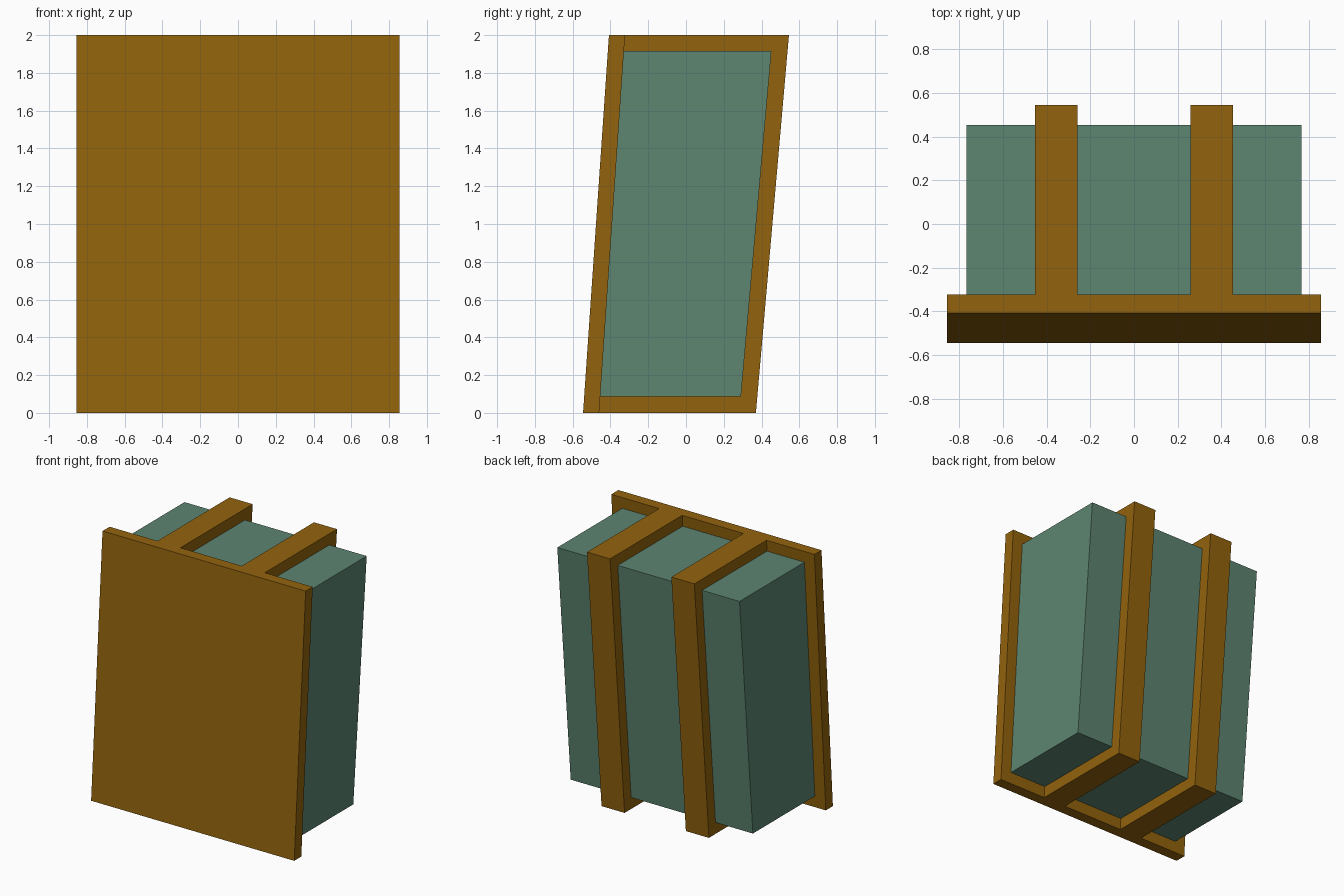
import bpy
import bmesh

if "Cube" in bpy.data.objects:
    bpy.data.objects.remove(bpy.data.objects["Cube"])


def material(name, color):
    m = bpy.data.materials.new(name)
    m.diffuse_color = color
    m.use_nodes = True
    m.node_tree.nodes["Principled BSDF"].inputs["Base Color"].default_value = m.diffuse_color
    return m


brown = material("brown_wood", (0.29, 0.125, 0.004, 1))
green = material("green_cloth", (0.11, 0.235, 0.165, 1))


def extrude_profile(name, profile, x0, x1, mat):
    """Extrude a (y, z) side profile from x0 to x1."""
    bm = bmesh.new()
    face = bm.faces.new([bm.verts.new((x0, y, z)) for y, z in profile])
    ext = bmesh.ops.extrude_face_region(bm, geom=[face])
    moved = [g for g in ext["geom"] if isinstance(g, bmesh.types.BMVert)]
    bmesh.ops.translate(bm, verts=moved, vec=(x1 - x0, 0, 0))
    bmesh.ops.recalc_face_normals(bm, faces=bm.faces)
    mesh = bpy.data.meshes.new(name)
    bm.to_mesh(mesh)
    bm.free()
    mesh.materials.append(mat)
    obj = bpy.data.objects.new(name, mesh)
    bpy.context.collection.objects.link(obj)
    return obj


# Leaning front panel
panel = [(-0.545, 0), (-0.46, 0), (-0.323, 2), (-0.408, 2)]
extrude_profile("front_panel", panel, -0.855, 0.855, brown)

# Inner block, resting against the back of the panel
block = [(-0.454, 0.087), (0.291, 0.087), (0.452, 1.915), (-0.329, 1.915)]
extrude_profile("inner_block", block, -0.767, 0.767, green)

# C-shaped straps wrapping under, behind and over the block
strap = [(-0.46, 0), (0.37, 0), (0.545, 2), (-0.323, 2),
         (-0.329, 1.915), (0.452, 1.915), (0.291, 0.087), (-0.454, 0.087)]
for side, x in (("left", -0.355), ("right", 0.355)):
    extrude_profile(f"{side}_strap", strap, x - 0.097, x + 0.097, brown)
